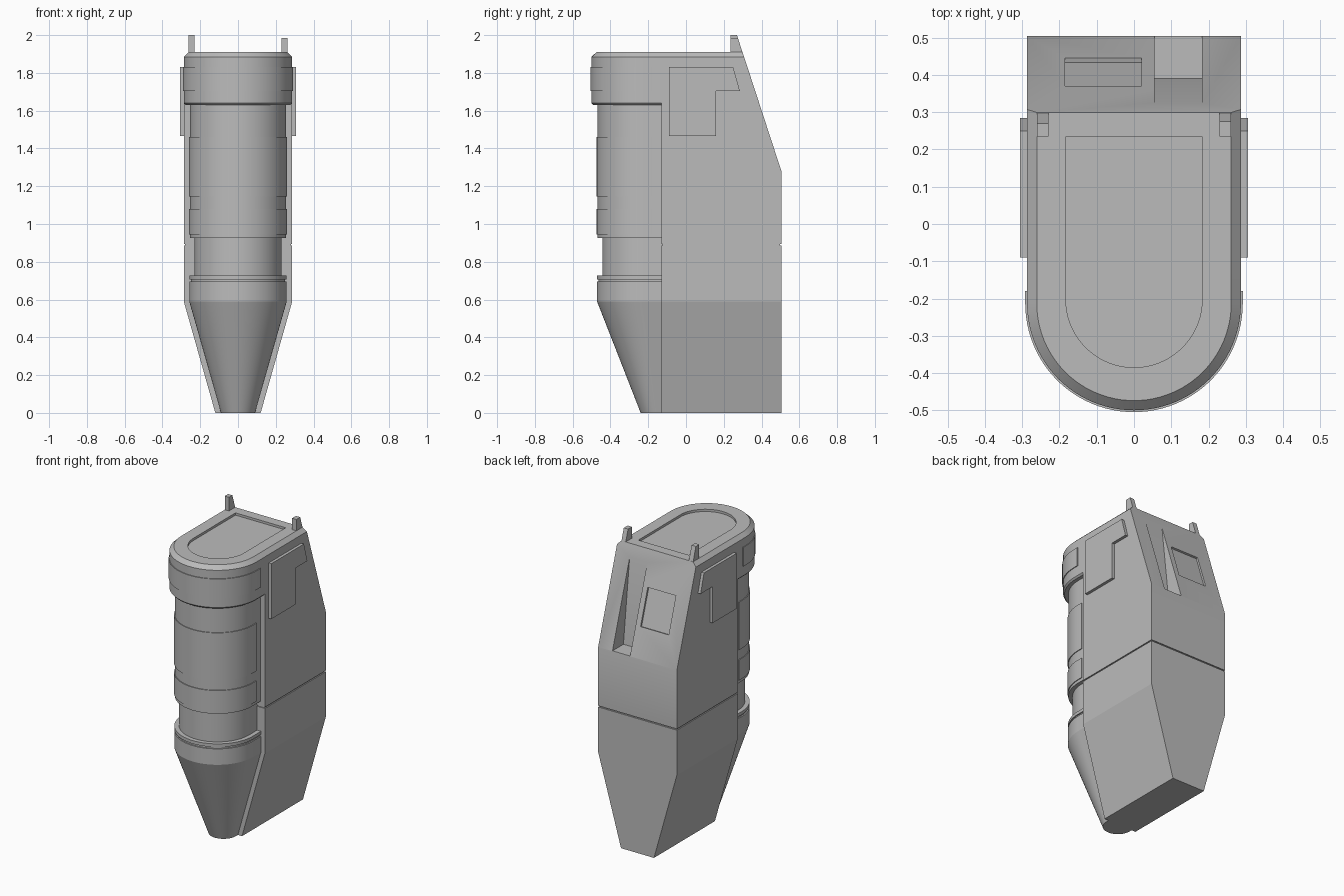
import bpy, bmesh, math
from mathutils import Vector

cube = bpy.data.objects.get("Cube")
if cube:
    bpy.data.objects.remove(cube, do_unlink=True)

GREY = (0.5, 0.5, 0.5, 1)
mat = bpy.data.materials.new("plain grey")
mat.use_nodes = True
mat.diffuse_color = GREY
mat.node_tree.nodes["Principled BSDF"].inputs["Base Color"].default_value = GREY

HALF = 0.287                     # body half width
FRONT, BACK = -0.13, 0.505       # body depth
CREASE = 1.28                    # height where the rear slope starts
SLOPE = Vector((0, -0.235, 0.72))
NORMAL = Vector((0, 0.72, 0.235)).normalized()
START = Vector((0, BACK, CREASE))


def finish(name, bm):
    bmesh.ops.recalc_face_normals(bm, faces=bm.faces)
    mesh = bpy.data.meshes.new(name)
    bm.to_mesh(mesh)
    bm.free()
    mesh.materials.append(mat)
    obj = bpy.data.objects.new(name, mesh)
    bpy.context.collection.objects.link(obj)
    return obj


def loft(name, rings, slope_cut=False):
    """Skin a list of equal-length point rings into a closed solid."""
    bm = bmesh.new()
    rows = [[bm.verts.new(p) for p in ring] for ring in rings]
    for a, b in zip(rows, rows[1:]):
        for i in range(len(a)):
            j = (i + 1) % len(a)
            bm.faces.new((a[i], a[j], b[j], b[i]))
    bm.faces.new(rows[0])
    bm.faces.new(rows[-1])
    if slope_cut:
        cut = bmesh.ops.bisect_plane(
            bm, geom=bm.verts[:] + bm.edges[:] + bm.faces[:],
            plane_co=START, plane_no=NORMAL, clear_outer=True)
        edges = [e for e in cut["geom_cut"] if isinstance(e, bmesh.types.BMEdge)]
        bmesh.ops.holes_fill(bm, edges=edges)
    return finish(name, bm)


def side_prism(name, x0, x1, yz):
    return loft(name, [[(x, y, z) for y, z in yz] for x in (x0, x1)])


def box_body(name, sections, front, back, slope_cut=False):
    """Rectangular sections given as (height, half width)."""
    return loft(name, [[(-w, front, z), (w, front, z), (w, back, z), (-w, back, z)]
                       for z, w in sections], slope_cut)


def round_front(name, sections, back=FRONT, centre=-0.213, steps=48):
    """Sections with a half-round front, given as (height, radius[, centre])."""
    rings = []
    for z, r, *c in sections:
        cy = c[0] if c else centre
        arc = [(-r * math.cos(math.pi * i / steps),
                cy - r * math.sin(math.pi * i / steps), z) for i in range(steps + 1)]
        rings.append(arc + [(r, back, z), (-r, back, z)])
    return loft(name, rings)


def activate(obj):
    bpy.ops.object.select_all(action='DESELECT')
    obj.select_set(True)
    bpy.context.view_layer.objects.active = obj


def smooth(obj):
    activate(obj)
    bpy.ops.object.shade_smooth_by_angle(angle=math.radians(30))


def carve(obj, cutter):
    activate(obj)
    mod = obj.modifiers.new("cut", 'BOOLEAN')
    mod.operation = 'DIFFERENCE'
    mod.solver = 'EXACT'
    mod.object = cutter
    bpy.ops.object.modifier_apply(modifier=mod.name)


# Rear body in two halves with a thin recessed seam between them
box_body("lower_body", [(0, 0.12), (0.59, HALF), (0.886, HALF)], FRONT, BACK)
box_body("body_seam", [(0.88, 0.28), (0.9, 0.28)], FRONT + 0.006, BACK - 0.007)
upper = box_body("upper_body", [(0.894, HALF), (1.885, HALF), (1.91, 0.261)],
                 FRONT, BACK, slope_cut=True)

# Rounded head, flush with the body
head = round_front("head", [(1.63, 0.278), (1.64, HALF), (1.885, HALF), (1.91, 0.261)])

# Front column: cone, grooved collar, narrow neck and long shaft
column = [
    round_front("nose_cone", [(0, 0.09, -0.15), (0.59, 0.258)], FRONT + 0.01),
    round_front("collar", [(0.59, 0.258), (0.695, 0.258), (0.695, 0.25), (0.707, 0.25),
                           (0.707, 0.258), (0.728, 0.258)], FRONT + 0.01),
    round_front("neck", [(0.72, 0.23), (0.94, 0.23)], FRONT + 0.01),
    round_front("shaft", [(0.925, 0.255), (1.635, 0.255)], FRONT + 0.01),
]

# Raised bands wrapping only the rounded front
for name, low, high, radius in (("lower_shaft_band", 0.945, 1.08, 0.26),
                                ("upper_shaft_band", 1.145, 1.46, 0.26),
                                ("head_band", 1.705, 1.83, 0.292)):
    column.append(round_front(name, [(low, radius), (high, radius)], -0.18))

# Recessed rounded panel in the top
top_cutter = round_front("top_cutter", [(1.895, 0.183), (1.95, 0.183)], 0.235, -0.202)
carve(upper, top_cutter)
carve(head, top_cutter)


# Shallow recess lying on the rear slope
def on_slope(y, lift):
    p = START + SLOPE * ((BACK - y) / 0.235) + NORMAL * lift
    return p.y, p.z


hatch_cutter = side_prism("hatch_cutter", -0.185, 0.02,
                          [on_slope(0.37, 0.03), on_slope(0.445, 0.03),
                           on_slope(0.445, -0.012), on_slope(0.37, -0.012)])
carve(upper, hatch_cutter)

# Deep slot with a level floor beside it
slot_cutter = side_prism("slot_cutter", 0.055, 0.183,
                         [(0.325, 1.832), (0.39, 1.283), (0.56, 1.283), (0.56, 1.832)])
carve(upper, slot_cutter)

for cutter in (top_cutter, hatch_cutter, slot_cutter):
    bpy.data.objects.remove(cutter, do_unlink=True)
for obj in column + [head, upper]:
    smooth(obj)

# Side plates and corner pegs; the right peg is slightly taller
plate = [(-0.09, 1.83), (0.25, 1.83), (0.285, 1.705), (0.16, 1.705),
         (0.16, 1.465), (-0.09, 1.465)]
for side, s, top in (("left", 1, 1.985), ("right", -1, 2.0)):
    side_prism(side + "_side_plate", s * 0.28, s * 0.306, plate)
    side_prism(side + "_peg", s * 0.23, s * 0.261,
               [(0.235, 1.88), (0.308, 1.88),
                (BACK - 0.235 * (top - CREASE) / 0.72, top), (0.235, top)])
